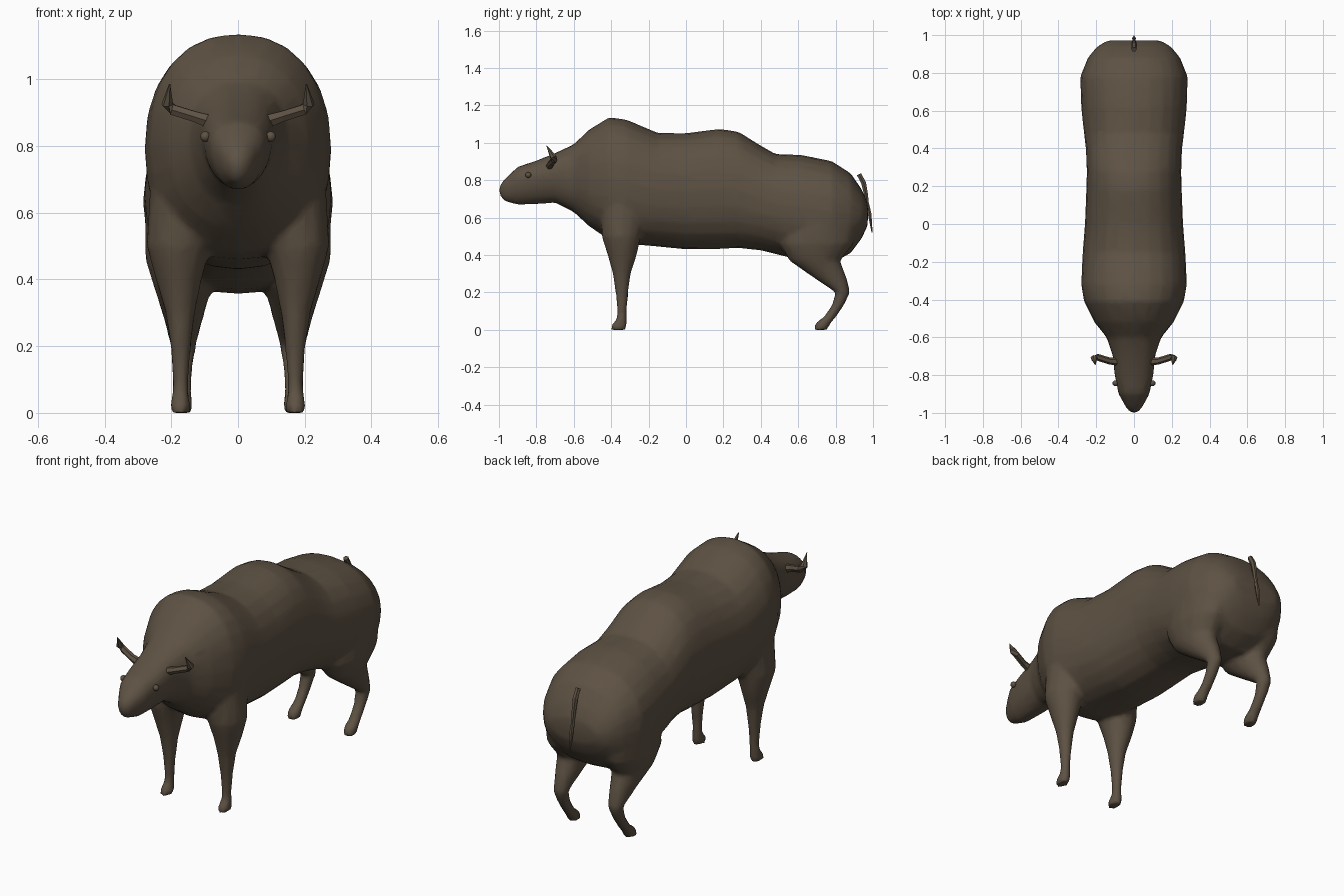
import bpy, bmesh, math
from mathutils import Vector

if "Cube" in bpy.data.objects:
    bpy.data.objects.remove(bpy.data.objects["Cube"])


def material(name, rgb):
    m = bpy.data.materials.new(name)
    m.diffuse_color = (*rgb, 1)
    m.use_nodes = True
    m.node_tree.nodes["Principled BSDF"].inputs["Base Color"].default_value = m.diffuse_color
    return m


HIDE = material("brown hide", (0.11, 0.083, 0.056))


def superpow(v, e):
    return math.copysign(abs(v) ** e, v)


def loft(name, rings):
    """Skin a list of point rings and cap both ends."""
    bm = bmesh.new()
    rows = [[bm.verts.new(p) for p in r] for r in rings]
    n = len(rows[0])
    for a, b in zip(rows, rows[1:]):
        for i in range(n):
            bm.faces.new((a[i], a[(i + 1) % n], b[(i + 1) % n], b[i]))
    bm.faces.new(rows[0])
    bm.faces.new(rows[-1])
    bmesh.ops.recalc_face_normals(bm, faces=bm.faces)
    me = bpy.data.meshes.new(name)
    bm.to_mesh(me)
    bm.free()
    ob = bpy.data.objects.new(name, me)
    bpy.context.collection.objects.link(ob)
    me.materials.append(HIDE)
    return ob


def body_ring(y, top, bot, w, egg=0.0, n=24):
    c, h = (top + bot) / 2, (top - bot) / 2
    pts = []
    for i in range(n):
        t = 2 * math.pi * i / n
        s = superpow(math.sin(t), 0.88)
        pts.append((w * superpow(math.cos(t), 0.88) * (1 + egg * s), y, c + h * s))
    return pts


def leg_ring(z, y0, y1, x0, x1, side, n=14):
    return [(side * ((x0 + x1) / 2 + (x1 - x0) / 2 * math.cos(2 * math.pi * i / n)),
             (y0 + y1) / 2 + (y1 - y0) / 2 * math.sin(2 * math.pi * i / n), z)
            for i in range(n)]


def spike(name, path, n=6):
    """Tapered tube through (x, y, z, radius) points."""
    rings = []
    for k, p in enumerate(path):
        a, b = path[max(k - 1, 0)], path[min(k + 1, len(path) - 1)]
        q = (Vector(b[:3]) - Vector(a[:3])).to_track_quat('Z', 'Y')
        rings.append([Vector(p[:3]) + q @ Vector((math.cos(2 * math.pi * i / n) * p[3],
                                                  math.sin(2 * math.pi * i / n) * p[3], 0))
                      for i in range(n)])
    return loft(name, rings)


# Trunk, neck and head: y, top, bottom, half width, egg shape
trunk = loft("body", [body_ring(*r) for r in (
    (-1.0, .765, .725, .015, .1), (-.975, .80, .69, .04, .15), (-.90, .872, .668, .08, .2),
    (-.80, .905, .672, .10, .2), (-.70, .945, .68, .11, .15), (-.60, .992, .63, .145, .05),
    (-.52, 1.07, .555, .21), (-.41, 1.137, .48, .265), (-.32, 1.125, .46, .28),
    (-.15, 1.053, .445, .272), (0, 1.052, .43, .26), (.18, 1.075, .432, .253),
    (.28, 1.06, .438, .25), (.40, .985, .425, .255), (.48, .94, .405, .265),
    (.62, .935, .37, .28), (.78, .902, .355, .285), (.88, .838, .41, .245),
    (.94, .75, .49, .195), (.972, .68, .56, .14))])

# Legs: z, y range, x range
FRONT = ((.75, -.46, -.20, .06, .26), (.5, -.452, -.24, .08, .275), (.4, -.42, -.262, .108, .247),
         (.3, -.392, -.295, .128, .218), (.2, -.378, -.308, .14, .203), (.1, -.368, -.315, .147, .196),
         (.055, -.372, -.315, .147, .197), (.03, -.40, -.315, .142, .204), (0, -.405, -.322, .142, .204))
HIND = ((.62, .54, .92, .06, .28), (.46, .50, .90, .06, .278), (.37, .55, .825, .08, .25),
        (.28, .68, .86, .105, .222), (.2, .80, .878, .125, .203), (.13, .778, .845, .135, .197),
        (.07, .735, .805, .138, .196), (.035, .688, .775, .135, .202), (0, .685, .755, .135, .202))
parts = [trunk]
for rows in (FRONT, HIND):
    for s in (-1, 1):
        parts.append(loft("leg", [leg_ring(*r, s) for r in rows]))

# Fuse trunk and legs into one skin with soft joins
bpy.ops.object.select_all(action='DESELECT')
for p in parts:
    p.select_set(True)
bpy.context.view_layer.objects.active = trunk
bpy.ops.object.join()
m = trunk.modifiers.new("fuse", 'REMESH')
m.mode, m.voxel_size = 'VOXEL', 0.013
m = trunk.modifiers.new("soften", 'SMOOTH')
m.factor, m.iterations = 0.5, 6
m = trunk.modifiers.new("simplify", 'DECIMATE')
m.ratio = 0.12
for name in ("fuse", "soften", "simplify"):
    bpy.ops.object.modifier_apply(modifier=name)
trunk.data.shade_smooth()

for s, label in ((-1, "right"), (1, "left")):
    # Horns sweep outward, then turn up
    spike(label + "_horn", [(s * .07, -.73, .868, .024), (s * .13, -.725, .888, .018),
                            (s * .195, -.705, .908, .018), (s * .212, -.71, .925, .018),
                            (s * .205, -.745, .985, .002)])
    # Eyes
    bpy.ops.mesh.primitive_uv_sphere_add(segments=10, ring_count=6, radius=.016,
                                         location=(s * .098, -.843, .828))
    eye = bpy.context.object
    eye.name = label + "_eye"
    eye.data.materials.append(HIDE)
    eye.data.shade_smooth()

# Tail in two tapering pieces
spike("tail", [(0, .925, .832, .014), (0, .95, .785, .015), (0, .963, .72, .012), (0, .972, .64, .009)])
spike("tail_tuft", [(0, .972, .68, .006), (0, .982, .62, .011), (0, .995, .52, .003)])
